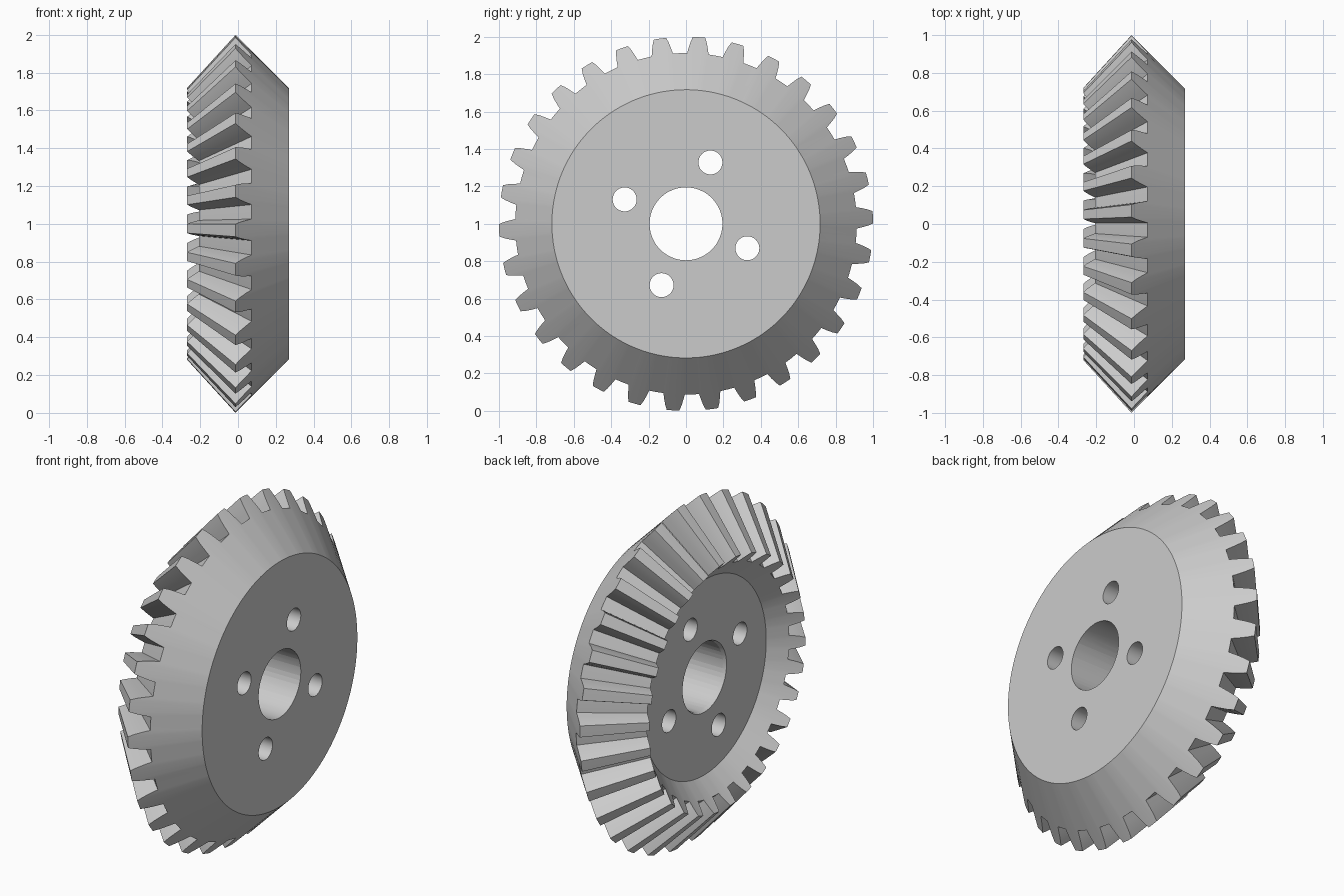
import bpy, bmesh
from math import sin, cos, radians, pi

cube = bpy.data.objects.get("Cube")
if cube:
    bpy.data.objects.remove(cube, do_unlink=True)

TEETH = 30
PHASE = 4.0                      # degrees from the top towards +y
PITCH = 360 / TEETH
BACK = (0.27, 0.717)             # (x, radius) of the flat back face rim
ROOT, TIP = (0.072, 0.913), (-0.013, 1.0)
APEX, INNER = -0.926, 0.72       # teeth taper towards the cone apex
FLOOR = (-0.12, 0.57)            # rim of the recessed floor

# Tooth outline: (angle from tooth centre, height from root 0 to tip 1)
half = [(1.9, 1), (2.55, 0.7), (3.1, 0.35), (3.6, 0)]
outline = [(-a, h) for a, h in reversed(half)] + [(0, 1)] + half + [(PITCH / 2, 0)]
outline = sorted(outline)

steel = bpy.data.materials.new("grey_steel")
steel.use_nodes = True
grey = (0.6, 0.6, 0.6, 1)
steel.diffuse_color = grey
steel.node_tree.nodes["Principled BSDF"].inputs["Base Color"].default_value = grey


def outer(h):
    return [ROOT[i] + (TIP[i] - ROOT[i]) * h for i in (0, 1)]


def inner(h):
    x, r = outer(h)
    return APEX + (x - APEX) * INNER, r * INNER


def ring(bm, section):
    """One closed loop of vertices around the axle."""
    verts = []
    for t in range(TEETH):
        for a, h in outline:
            x, r = section(h)
            ang = radians(PHASE + t * PITCH + a)
            verts.append(bm.verts.new((x, r * sin(ang), 1 + r * cos(ang))))
    return verts


# Gear body: back face, back cone, teeth, inner cone and recessed floor
bm = bmesh.new()
rings = [ring(bm, s) for s in (lambda h: BACK, outer, inner, lambda h: FLOOR)]
n = len(rings[0])
for p, q in zip(rings, rings[1:]):
    for i in range(n):
        j = (i + 1) % n
        bm.faces.new((p[i], p[j], q[j], q[i]))
bm.faces.new(rings[0])
bm.faces.new(rings[-1])
bmesh.ops.recalc_face_normals(bm, faces=bm.faces)
mesh = bpy.data.meshes.new("bevel_gear")
bm.to_mesh(mesh)
bm.free()
mesh.materials.append(steel)
gear = bpy.data.objects.new("bevel_gear", mesh)
bpy.context.collection.objects.link(gear)


def cut(name, x0, x1, r0, r1, y=0, z=1):
    """Cut a round or tapered hole along x through the gear."""
    bpy.ops.mesh.primitive_cone_add(vertices=48, radius1=r0, radius2=r1, depth=x1 - x0,
                                    location=((x0 + x1) / 2, y, z), rotation=(0, pi / 2, 0))
    tool = bpy.context.object
    tool.name = name
    tool.hide_render = True
    tool.data.materials.append(steel)
    mod = gear.modifiers.new(name, 'BOOLEAN')
    mod.operation = 'DIFFERENCE'
    mod.solver = 'EXACT'
    mod.object = tool
    bpy.ops.object.select_all(action='DESELECT')
    bpy.context.view_layer.objects.active = gear
    gear.select_set(True)
    bpy.ops.object.modifier_apply(modifier=mod.name)
    bpy.data.objects.remove(tool, do_unlink=True)


# Axle bore with a small chamfer, and four bolt holes
cut("bore_cutter", -0.5, 0.5, 0.195, 0.195)
cut("chamfer_cutter", -0.14, -0.09, 0.212, 0.19)
for k in range(4):
    a = radians(21.7 + 90 * k)
    cut("bolt_hole_cutter", -0.5, 0.5, 0.064, 0.064, 0.353 * sin(a), 1 + 0.353 * cos(a))

# Smooth the cones and holes while the tooth edges stay sharp
bpy.context.view_layer.objects.active = gear
gear.select_set(True)
bpy.ops.object.shade_smooth_by_angle(angle=radians(20))
